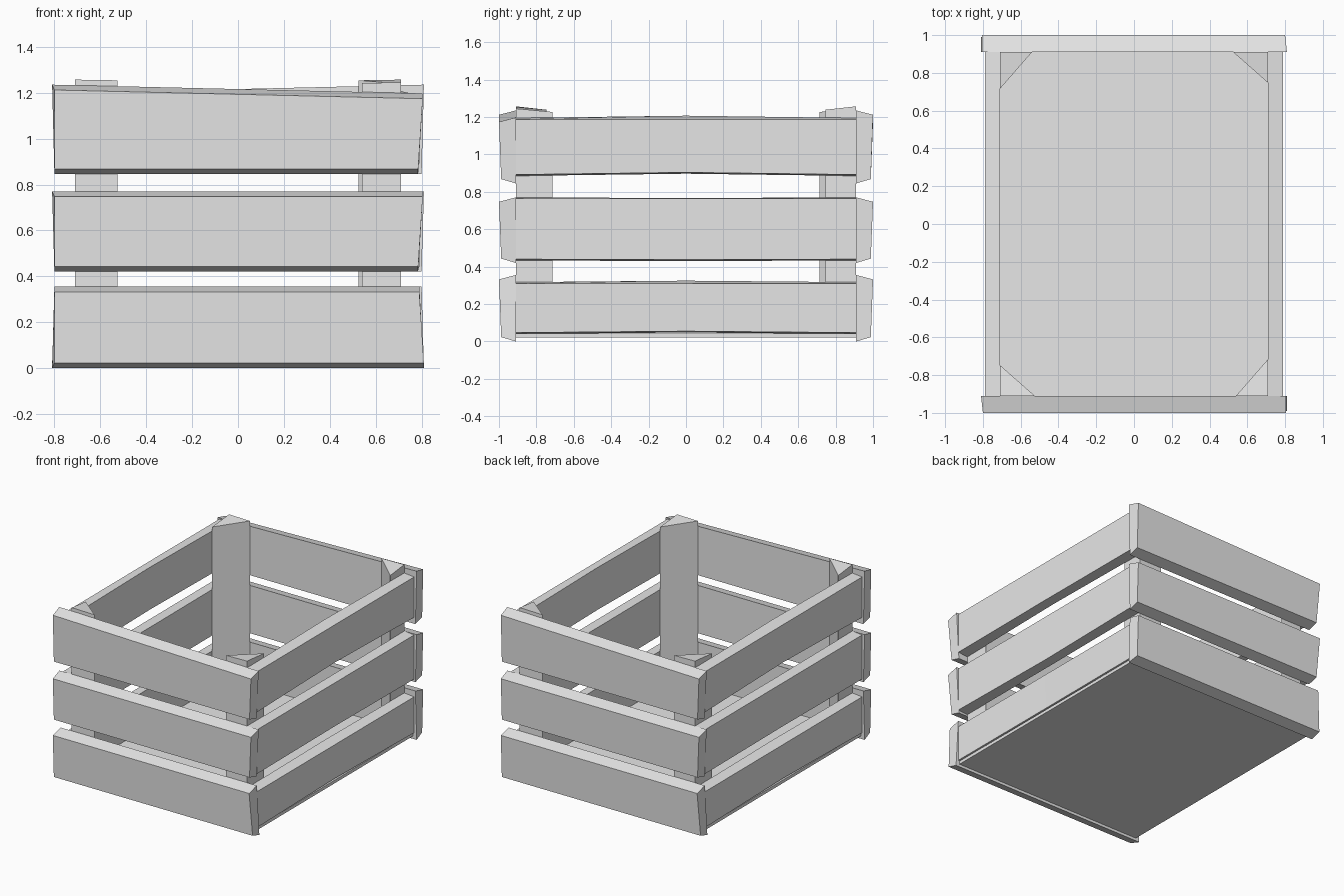
import bpy
import bmesh
from mathutils import Matrix, Vector

cube = bpy.data.objects.get("Cube")
if cube:
    bpy.data.objects.remove(cube, do_unlink=True)

grey = bpy.data.materials.new("pale_grey")
grey.use_nodes = True
grey.diffuse_color = (0.8, 0.8, 0.8, 1)
grey.node_tree.nodes["Principled BSDF"].inputs["Base Color"].default_value = grey.diffuse_color


def loft(name, loops, turn=False):
    """Skin matching cross-section loops, cap the ends, optionally half-turn about z."""
    bm = bmesh.new()
    rings = [[bm.verts.new(Vector(p)) for p in loop] for loop in loops]
    for a, b in zip(rings, rings[1:]):
        for i in range(len(a)):
            j = (i + 1) % len(a)
            bm.faces.new((a[i], a[j], b[j], b[i]))
    bm.faces.new(rings[0])
    bm.faces.new(rings[-1])
    if turn:
        bm.transform(Matrix.Scale(-1, 4, (1, 0, 0)) @ Matrix.Scale(-1, 4, (0, 1, 0)))
    bmesh.ops.recalc_face_normals(bm, faces=bm.faces)
    mesh = bpy.data.meshes.new(name)
    bm.to_mesh(mesh)
    bm.free()
    mesh.materials.append(grey)
    obj = bpy.data.objects.new(name, mesh)
    bpy.context.collection.objects.link(obj)
    return obj


def end_board(name, low, top_left, top_right, wide_top, turn):
    """Bevelled board across the short side, with slightly crooked ends."""
    x_top, x_low = (0.805, 0.785) if wide_top else (0.79, 0.81)
    skew_top, skew_low = (-0.81, -0.8) if wide_top else (-0.8, -0.81)
    bevel = 0.023

    def section(outer_low, outer_top, inner_low, inner_top, top):
        return [(inner_low, -0.91, low), (outer_low, -0.988, low + bevel),
                (outer_top, -1.0, top - bevel), (inner_top, -0.91, top)]

    loft(name, [section(-0.8, -0.8, skew_low, skew_top, top_left),
                section(x_low, x_top, x_low, x_top, top_right)], turn)


def side_board(name, low, top, bow, turn):
    """Board along the long side, very slightly bowed at mid length."""
    loops = []
    for y, b in ((-0.91, 0), (0, 1), (0.91, 0)):
        lift = bow * b
        loops.append([(0.71, y, low + lift), (0.79 - 0.01 * b, y, low + 0.007 + lift),
                      (0.79, y, top - 0.007), (0.71, y, top + lift)])
    loft(name, loops, turn)


def corner_post(name, sign, x_leg, y_leg, height, turn):
    """Triangular post tucked in an inner corner."""
    corner = [(0.71, sign * 0.91), (x_leg, sign * 0.91), (0.71, sign * y_leg)]
    tops = [height, height - 0.003, height - 0.018]
    loft(name, [[(x, y, 0.03) for x, y in corner],
                [(x, y, z) for (x, y), z in zip(corner, tops)]], turn)


# Floor panel
loft("floor_panel", [[(x, y, z) for x, y in
                      ((-0.78, -0.91), (0.78, -0.91), (0.78, 0.91), (-0.78, 0.91))]
                     for z in (0.02, 0.043)])

# Both halves are half-turn copies of each other
for turn in (False, True):
    end, side = ("back", "left") if turn else ("front", "right")

    # Short-side boards
    end_board(end + "_board_lower", 0.0, 0.355, 0.355, False, turn)
    end_board(end + "_board_middle", 0.42, 0.77, 0.77, True, turn)
    end_board(end + "_board_upper", 0.845, 1.235, 1.197, True, turn)

    # Long-side boards
    side_board(side + "_board_lower", 0.04, 0.317, 0.008, turn)
    side_board(side + "_board_middle", 0.433, 0.77, -0.003, turn)
    side_board(side + "_board_upper", 0.885, 1.195, 0.012, turn)

    # Corner posts
    corner_post(side + "_post_a", -1, 0.54, 0.715, 1.245, turn)
    corner_post(side + "_post_b", 1, 0.525, 0.747, 1.257, turn)
